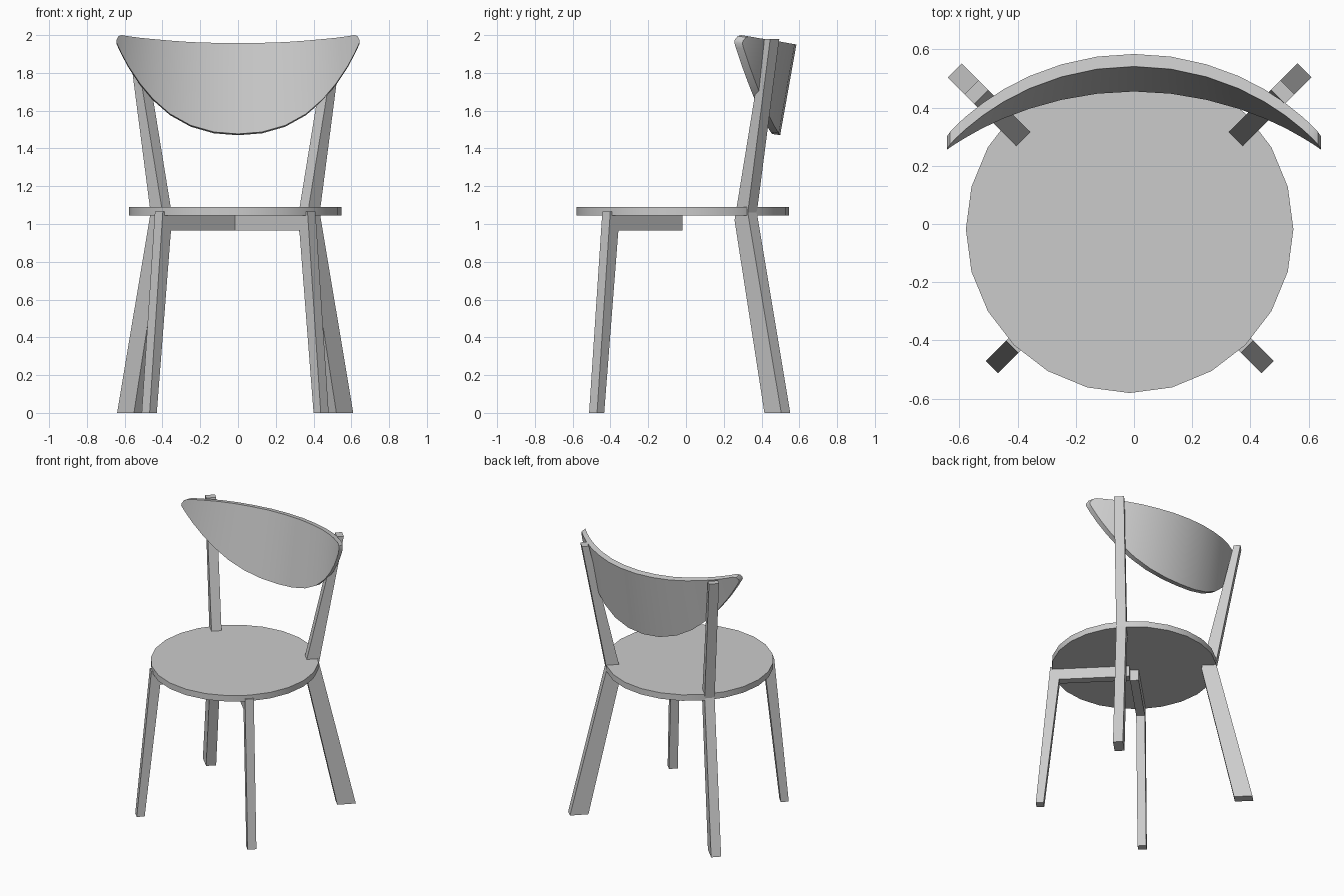
import bpy, bmesh, math
from mathutils import Vector

if "Cube" in bpy.data.objects:
    bpy.data.objects.remove(bpy.data.objects["Cube"])

grey = bpy.data.materials.new("plain_grey")
grey.diffuse_color = (0.6, 0.6, 0.6, 1)
grey.use_nodes = True
grey.node_tree.nodes["Principled BSDF"].inputs["Base Color"].default_value = grey.diffuse_color


def finish(name, bm, smooth=False):
    bmesh.ops.recalc_face_normals(bm, faces=bm.faces)
    me = bpy.data.meshes.new(name)
    bm.to_mesh(me)
    bm.free()
    me.materials.append(grey)
    ob = bpy.data.objects.new(name, me)
    bpy.context.collection.objects.link(ob)
    if smooth:
        bpy.ops.object.select_all(action='DESELECT')
        ob.select_set(True)
        bpy.context.view_layer.objects.active = ob
        bpy.ops.object.shade_smooth_by_angle(angle=math.radians(30))
    return ob


def diagonal_leg(name, profile, origin, sx, sy, half):
    """Extrude an (outward, height) profile standing in a diagonal plane."""
    bm = bmesh.new()
    rings = []
    for side in (-half, half):
        rings.append([bm.verts.new((origin[0] + sx * (s + side),
                                    origin[1] + sy * (s - side), z))
                      for s, z in profile])
    a, b = rings
    n = len(profile)
    bm.faces.new(a)
    bm.faces.new(b[::-1])
    for i in range(n):
        j = (i + 1) % n
        bm.faces.new((a[i], b[i], b[j], a[j]))
    finish(name, bm)


# Round seat
CX = -0.015
bm = bmesh.new()
bmesh.ops.create_cone(bm, cap_ends=True, segments=24, radius1=0.563,
                      radius2=0.563, depth=0.044)
bmesh.ops.translate(bm, verts=bm.verts, vec=Vector((CX, -0.018, 1.068)))
finish("seat", bm, True)

# Front legs with rails reaching under the seat centre
front = [(0.474, 0), (0.404, 1.065), (0.37, 1.065), (0.37, 1.046),
         (0.021, 1.046), (0.021, 0.965), (0.361, 0.965), (0.436, 0)]
# Back legs, bent at the seat and tapering upward
back = [(0.601, 0), (0.424, 1.06), (0.543, 1.98), (0.510, 1.98),
        (0.354, 1.02), (0.512, 0)]
for side, sx in (("left", -1), ("right", 1)):
    diagonal_leg("front_leg_" + side, front, (CX, -0.018), sx, -1, 0.021)
    diagonal_leg("back_leg_" + side, back, (CX, -0.073), sx, 1, 0.024)

# Curved, tilted backrest: half outline as (x, bottom z, top z)
half = [(0, 1.477, 1.957), (0.127, 1.487, 1.959), (0.25, 1.522, 1.963),
        (0.36, 1.583, 1.971), (0.45, 1.662, 1.979), (0.52, 1.745, 1.986),
        (0.58, 1.835, 1.994), (0.615, 1.90, 2.0), (0.632, 1.935, 1.995),
        (0.643, 1.96, 1.975)]
columns = [(-x, b, t) for x, b, t in half[:0:-1]] + half
R = 0.865
bm = bmesh.new()
cols = []
for x, b, t in columns:
    sag = R - math.sqrt(R * R - x * x)
    pts = [(x, 0.542 - sag - 0.179 * (1.96 - z), z) for z in (b, t)]
    pts += [(x, y + 0.043, z - 0.007) for x, y, z in pts[::-1]]
    cols.append([bm.verts.new(p) for p in pts])
for p, q in zip(cols, cols[1:]):
    for i in range(4):
        j = (i + 1) % 4
        bm.faces.new((p[i], q[i], q[j], p[j]))
bm.faces.new(cols[0])
bm.faces.new(cols[-1][::-1])
finish("backrest", bm, True)
